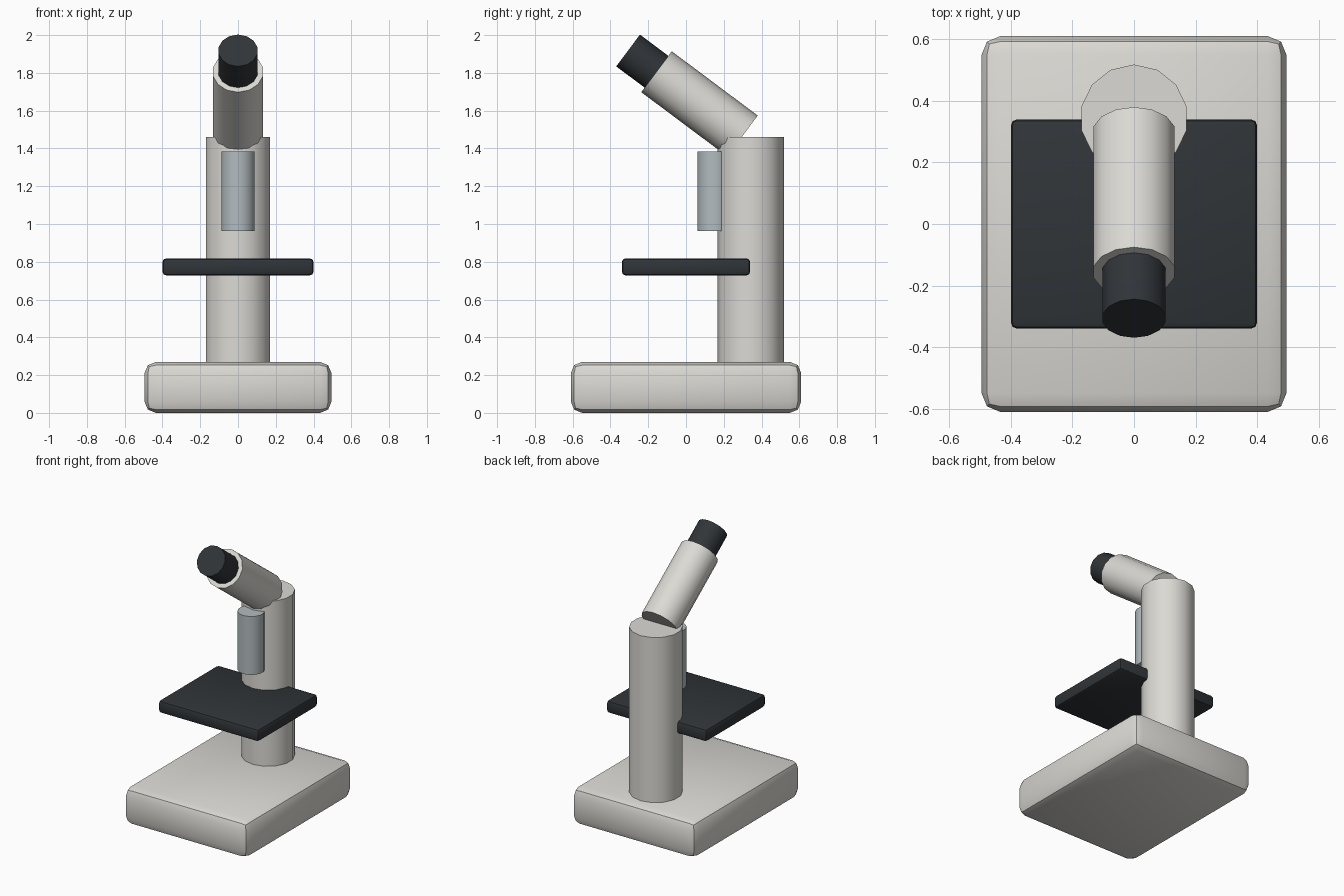
import bpy, math
from mathutils import Vector

if "Cube" in bpy.data.objects:
    bpy.data.objects.remove(bpy.data.objects["Cube"])


def material(name, color):
    m = bpy.data.materials.new(name)
    m.diffuse_color = (*color, 1)
    m.use_nodes = True
    m.node_tree.nodes["Principled BSDF"].inputs["Base Color"].default_value = m.diffuse_color
    return m


SHELL = material("off_white", (0.71, 0.70, 0.66))
DARK = material("charcoal", (0.03, 0.035, 0.04))
METAL = material("steel", (0.45, 0.50, 0.52))


def finish(obj, name, mat):
    obj.name = name
    obj.data.materials.append(mat)
    bpy.ops.object.shade_smooth_by_angle(angle=math.radians(40))
    return obj


def slab(name, size, z, bevel, mat):
    bpy.ops.mesh.primitive_cube_add(size=1, location=(0, 0, z))
    obj = bpy.context.object
    obj.scale = size
    bpy.ops.object.transform_apply(location=False, rotation=False, scale=True)
    mod = obj.modifiers.new("rounded_edges", 'BEVEL')
    mod.width, mod.segments = bevel, 2
    bpy.ops.object.modifier_apply(modifier=mod.name)
    return finish(obj, name, mat)


def rod(name, start, end, radius, mat, sides=14):
    a, b = Vector(start), Vector(end)
    d = b - a
    bpy.ops.mesh.primitive_cylinder_add(
        vertices=sides, radius=radius, depth=d.length, location=(a + b) / 2,
        rotation=(math.atan2(-d.y, d.z), 0, 0))
    return finish(bpy.context.object, name, mat)


# Base and specimen stage
slab("base", (0.99, 1.22, 0.27), 0.135, 0.06, SHELL)
slab("stage", (0.80, 0.68, 0.09), 0.773, 0.02, DARK)

# Upright column and objective lens
rod("column", (0, 0.343, 0.2), (0, 0.343, 1.46), 0.175, SHELL)
rod("objective", (0, 0.15, 0.963), (0, 0.15, 1.384), 0.09, METAL)

# Tilted viewing tube and eyepiece on one axis
low, high = Vector((0, 0.299, 1.466)), Vector((0, -0.156, 1.806))
axis = (high - low).normalized()
rod("viewing_tube", low, high, 0.135, SHELL)
rod("eyepiece", high - axis * 0.05, high + axis * 0.188, 0.105, DARK)
